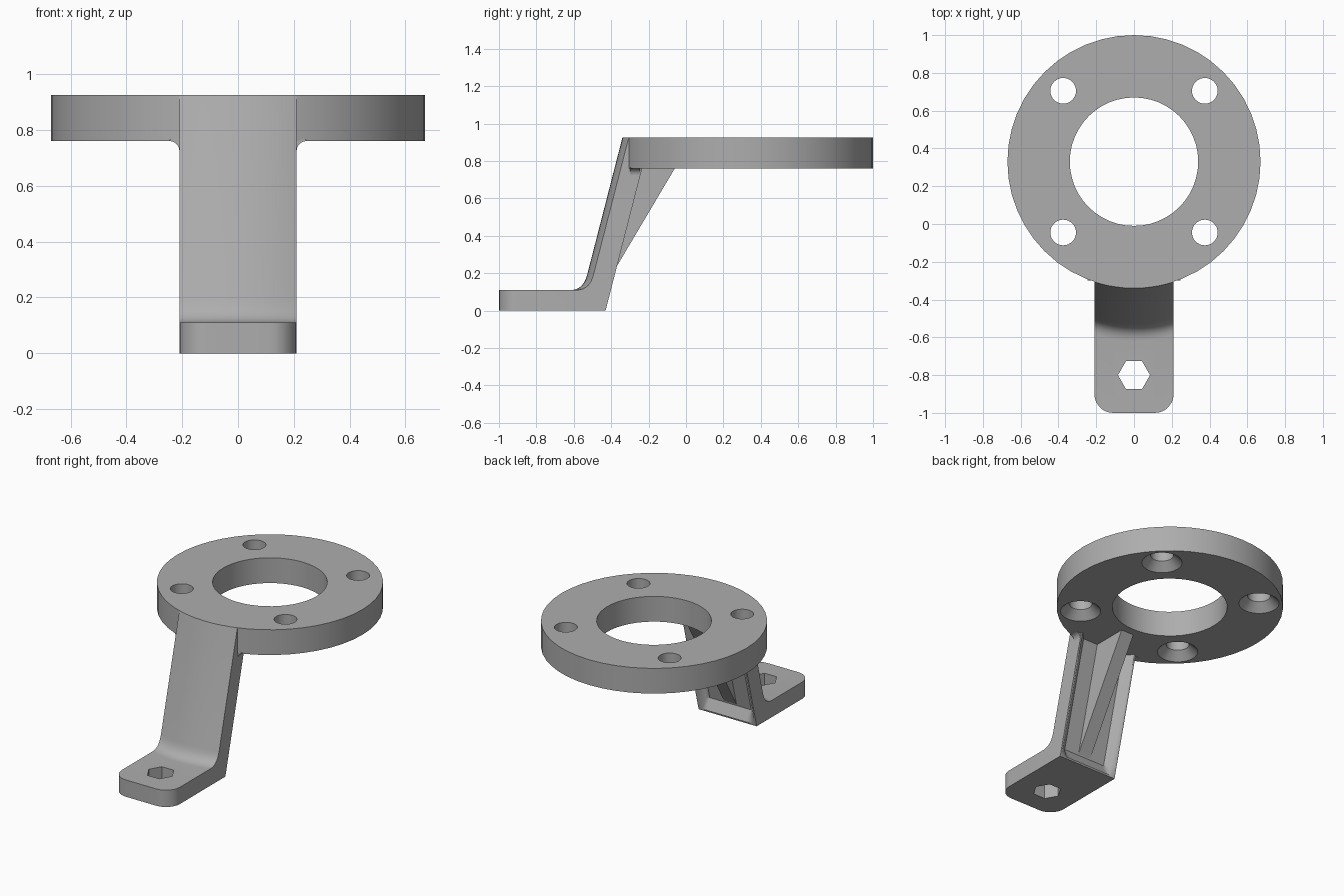
import bpy, bmesh
from math import sin, cos, pi, sqrt, radians

if "Cube" in bpy.data.objects:
    bpy.data.objects.remove(bpy.data.objects["Cube"])

grey = bpy.data.materials.new("plain grey")
grey.use_nodes = True
grey.diffuse_color = (0.42, 0.42, 0.42, 1)
grey.node_tree.nodes["Principled BSDF"].inputs["Base Color"].default_value = (0.42, 0.42, 0.42, 1)

CY, R, HOLE = 0.33, 0.67, 0.34      # ring centre and radii
Z0, Z1 = 0.76, 0.925                # ring bottom and top
W, FOOT = 0.21, 0.11                # arm half width, foot thickness
SLOPE = 0.257                       # lean of the arm, dy per dz


def finish(bm, name):
    bmesh.ops.recalc_face_normals(bm, faces=bm.faces)
    mesh = bpy.data.meshes.new(name)
    bm.to_mesh(mesh)
    bm.free()
    obj = bpy.data.objects.new(name, mesh)
    bpy.context.collection.objects.link(obj)
    mesh.materials.append(grey)
    return obj


def loft(name, loops, closed=False):
    """Skin equal-length loops; cap the ends unless the loops close up."""
    bm = bmesh.new()
    rows = [[bm.verts.new(p) for p in loop] for loop in loops]
    pairs = list(zip(rows, rows[1:]))
    if closed:
        pairs.append((rows[-1], rows[0]))
    else:
        bm.faces.new(rows[0])
        bm.faces.new(rows[-1])
    for a, b in pairs:
        for i in range(len(a)):
            j = (i + 1) % len(a)
            bm.faces.new((a[i], a[j], b[j], b[i]))
    return finish(bm, name)


def circle(x, y, z, r, n):
    return [(x + r * cos(2 * pi * i / n), y + r * sin(2 * pi * i / n), z) for i in range(n)]


def activate(obj):
    bpy.ops.object.select_all(action='DESELECT')
    obj.select_set(True)
    bpy.context.view_layer.objects.active = obj


def cut(obj, cutter):
    activate(obj)
    mod = obj.modifiers.new("cut", 'BOOLEAN')
    mod.operation, mod.solver, mod.object = 'DIFFERENCE', 'EXACT', cutter
    bpy.ops.object.modifier_apply(modifier=mod.name)
    bpy.data.objects.remove(cutter)


def smooth(obj):
    activate(obj)
    bpy.ops.object.shade_smooth_by_angle(angle=radians(32))


# Mounting ring with four countersunk screw holes
ring = loft("mounting_ring", [circle(0, CY, z, r, 48) for r, z in
                              ((R, Z0), (R, Z1), (HOLE, Z1), (HOLE, Z0))], closed=True)
for sx in (-1, 1):
    for sy in (-1, 1):
        x, y = sx * 0.375, CY + sy * 0.375
        cut(ring, loft("screw_cutter", [circle(x, y, z, r, 32) for r, z in
                                        ((0.13, Z0 - 0.01), (0.068, Z0 + 0.05), (0.068, 1.0))]))
smooth(ring)


# Foot and leaning arm: a side profile swept across the width
def arm_profile(x):
    ax = abs(x)
    bulge = R - sqrt(R * R - x * x)
    over = max(0, ax - 0.11)
    toe = -0.9 - sqrt(max(0, 0.01 - over * over))
    depth = 0.05 * max(0, min(1, (0.2 - ax) / 0.05))
    front = lambda z: CY - R + bulge - (Z1 - z) * SLOPE
    back = lambda z: -0.43 + z * SLOPE
    pts = [(toe, 0), (toe, FOOT)]
    corner, end = front(FOOT), front(FOOT + 0.08)
    for i in range(8):                       # fillet from foot to arm
        t = i / 7
        pts.append(((1 - t) ** 2 * (corner - 0.07) + 2 * t * (1 - t) * corner + t * t * end,
                    FOOT + 0.08 * t * t))
    pts += [(front(Z1), Z1), (back(0.9) - depth, 0.9),
            (back(0.08) - depth, 0.08), (back(0.01), 0.01), (back(0), 0)]
    return [(x, y, z) for y, z in pts]


half = [0.055, 0.11, 0.136, 0.15, 0.165, 0.181, 0.2, 0.207, W]
arm = loft("arm_and_foot", [arm_profile(x) for x in [-h for h in reversed(half)] + [0] + half])
cut(arm, loft("hex_cutter", [circle(0, -0.8, z, 0.085, 6) for z in (-0.1, 0.3)]))
smooth(arm)

# Central gusset behind the arm
gusset = [(-0.458, 0.088), (-0.06, Z0), (-0.06, Z0 + 0.02), (-0.3, Z0 + 0.02)]
loft("gusset_rib", [[(x, y, z) for y, z in gusset] for x in (-0.045, 0.045)])

# Small fillets under the ring beside the arm
f = 0.035
for side, s in (("left", 1), ("right", -1)):
    arc = [(W + f - f * cos(a * pi / 12), Z0 - f + f * sin(a * pi / 12)) for a in range(7)]
    shape = [(W - 0.005, Z0 - f)] + arc + [(W + f, Z0 + 0.005), (W - 0.005, Z0 + 0.005)]
    smooth(loft(side + "_fillet", [[(s * x, y, z) for x, z in shape] for y in (-0.3, -0.245)]))
